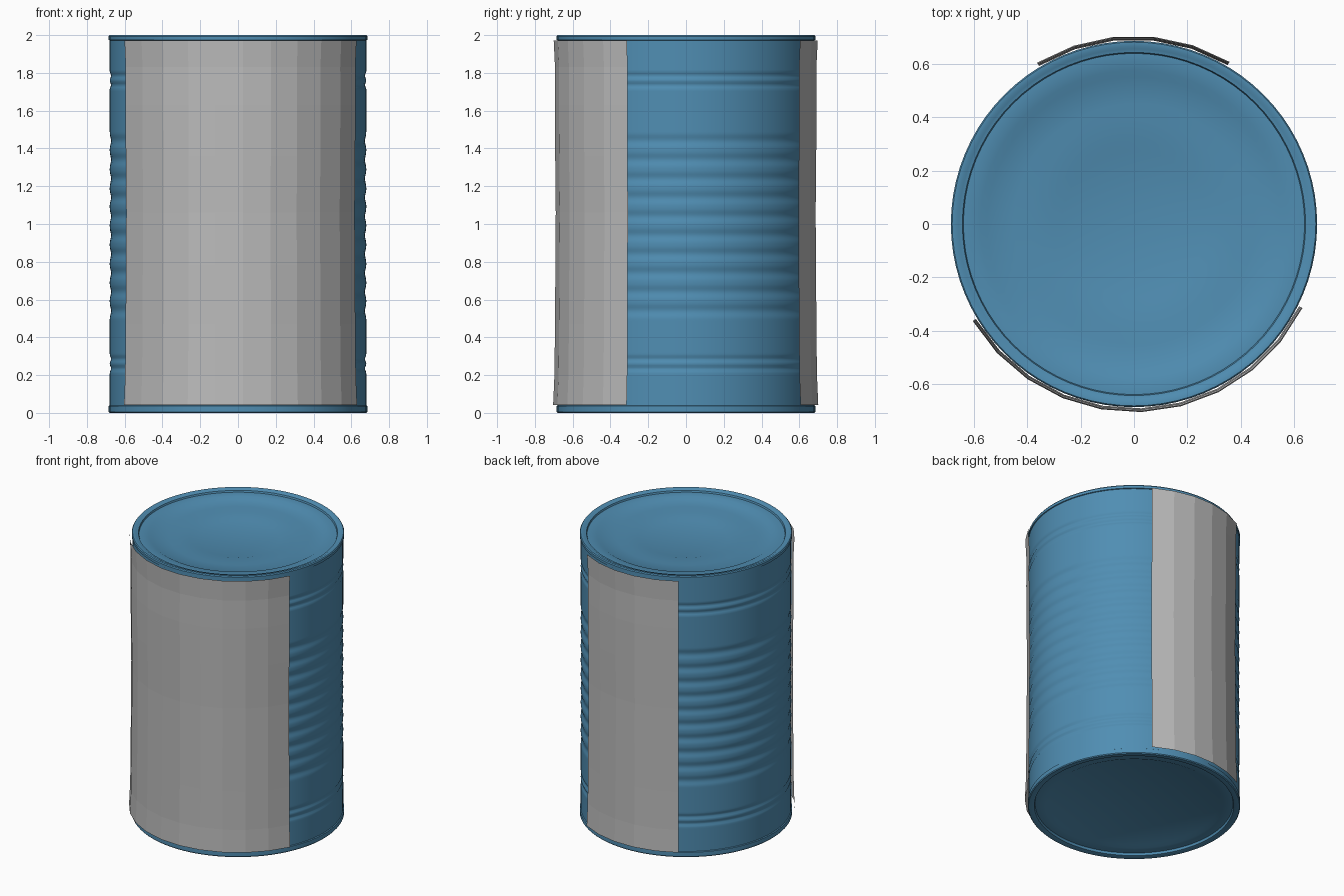
import bpy, bmesh, math

if "Cube" in bpy.data.objects:
    bpy.data.objects.remove(bpy.data.objects["Cube"])


def material(name, rgb):
    m = bpy.data.materials.new(name)
    m.diffuse_color = (*rgb, 1.0)
    m.use_nodes = True
    m.node_tree.nodes["Principled BSDF"].inputs["Base Color"].default_value = m.diffuse_color
    return m


BLUE = material("blue metal", (0.080, 0.270, 0.450))
GREY = material("grey label", (0.50, 0.50, 0.50))


def finish(bm, name, mat, smooth):
    me = bpy.data.meshes.new(name)
    bm.to_mesh(me)
    bm.free()
    me.materials.append(mat)
    ob = bpy.data.objects.new(name, me)
    bpy.context.collection.objects.link(ob)
    if smooth:
        bpy.ops.object.select_all(action='DESELECT')
        ob.select_set(True)
        bpy.context.view_layer.objects.active = ob
        bpy.ops.object.shade_smooth_by_angle(angle=math.radians(35))
    return ob


def lathe(name, profile, mat, seg=80):
    """Spin (radius, z) points, ordered upward on the outside, around z."""
    bm = bmesh.new()
    rings = []
    for r, z in profile:
        if r == 0:
            rings.append([bm.verts.new((0, 0, z))] * seg)
        else:
            rings.append([bm.verts.new((r * math.cos(2 * math.pi * j / seg),
                                        r * math.sin(2 * math.pi * j / seg), z))
                          for j in range(seg)])
    for a, b in zip(rings, rings[1:]):
        for j in range(seg):
            k = (j + 1) % seg
            bm.faces.new(list(dict.fromkeys((a[j], a[k], b[k], b[j]))))
    return finish(bm, name, mat, True)


def label(name, start, end, columns, rows):
    """Faceted paper sheet wrapped round part of the can."""
    bm = bmesh.new()
    grid = []
    for r, z in rows:
        ring = []
        for j in range(columns + 1):
            a = math.radians(start + (end - start) * j / columns)
            ring.append(bm.verts.new((r * math.cos(a), r * math.sin(a), z)))
        grid.append(ring)
    for a, b in zip(grid, grid[1:]):
        for j in range(columns):
            bm.faces.new((a[j], a[j + 1], b[j + 1], b[j]))
    return finish(bm, name, GREY, False)


# Ribbed can wall: shallow rounded grooves
grooves = [0.235, 0.285, 1.735, 1.785] + [0.54 + 0.1 * i for i in range(10)]


def wall_radius(z):
    r = 0.679
    for g in grooves:
        width = 0.022 if g < 0.4 or g > 1.6 else 0.042
        d = abs(z - g) / width
        if d < 1:
            r -= 0.0035 * (1 + math.cos(math.pi * d))
    return r


steps = 190
z0, z1 = 0.035, 1.98
wall = [(wall_radius(z0 + (z1 - z0) * i / steps), z0 + (z1 - z0) * i / steps)
        for i in range(steps + 1)]
lathe("can_wall", wall, BLUE)

# Top seam and stepped lid
lathe("top_lid", [
    (0.677, 1.972), (0.685, 1.975), (0.685, 1.993), (0.680, 2.0),
    (0.664, 2.0), (0.655, 1.995), (0.642, 1.993), (0.638, 1.982),
    (0.575, 1.982), (0.550, 1.968), (0.450, 1.968), (0.390, 1.959),
    (0.312, 1.959), (0.272, 1.948), (0, 1.948)], BLUE)

# Bottom seam and recessed base
lathe("bottom_lid", [
    (0, 0.032), (0.550, 0.032), (0.575, 0.020), (0.638, 0.020),
    (0.643, 0.004), (0.655, 0.0), (0.680, 0.0), (0.685, 0.006),
    (0.685, 0.036), (0.677, 0.041)], BLUE)

# Paper labels, slightly flared at both ends
rows = [(0.704, 0.042), (0.697, 0.20), (0.694, 0.47), (0.692, 0.78),
        (0.690, 1.06), (0.693, 1.36), (0.695, 1.63), (0.694, 1.83), (0.701, 1.972)]
label("front_label", 211, 333.5, 10, rows)
label("back_label", 59.5, 121, 5, rows)
